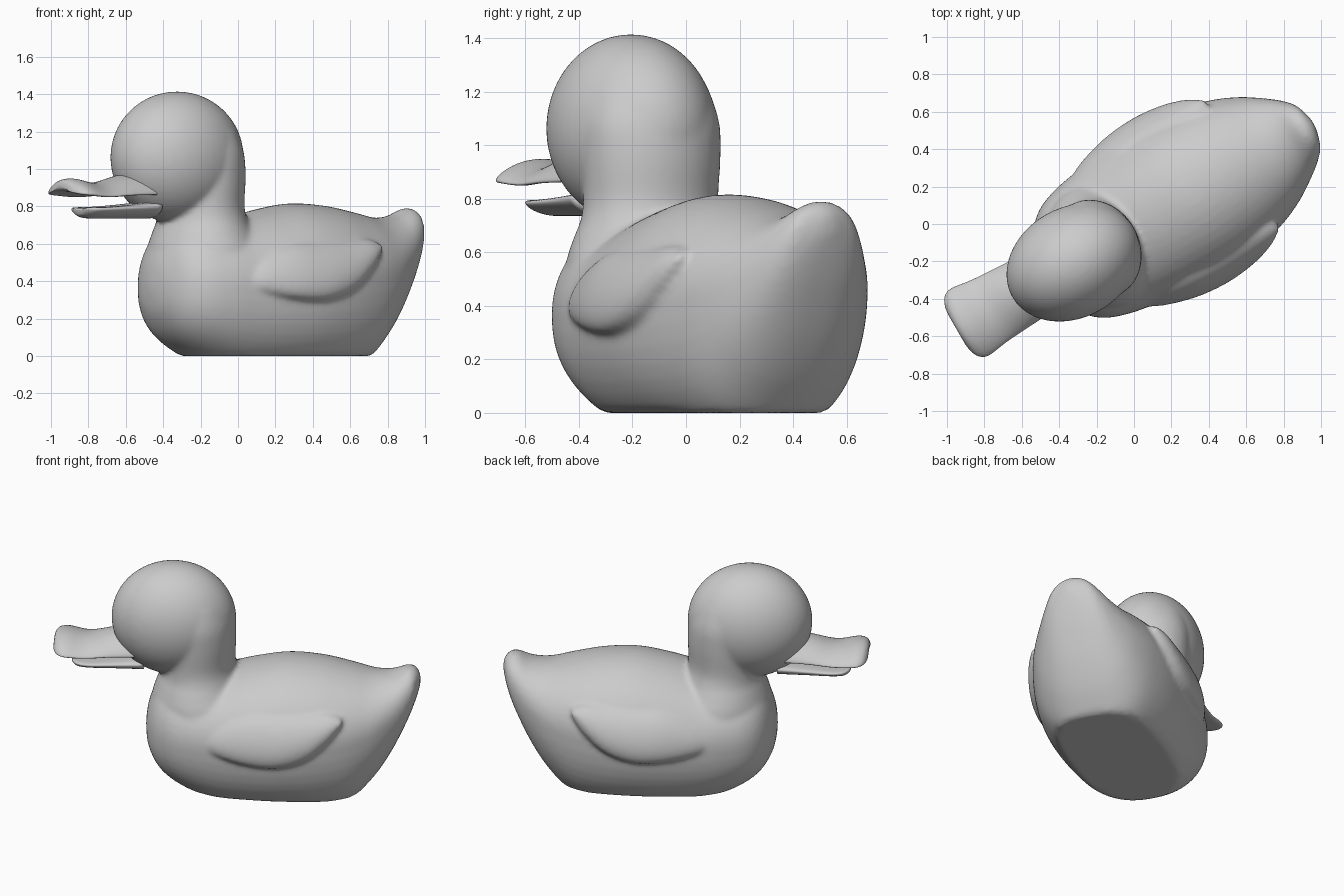
import bpy, bmesh
from math import cos, sin, pi, radians
from mathutils import Matrix

if "Cube" in bpy.data.objects:
    bpy.data.objects.remove(bpy.data.objects["Cube"])

# The duck is modelled along u (bill at -u, tail at +u), then turned 30 degrees
PLACE = Matrix.Rotation(radians(30), 4, 'Z') @ Matrix.Translation((0, -0.015, 0))
N = 48


def smooth_rows(rows, steps=5):
    """Catmull-Rom interpolation between station rows."""
    out = []
    for i in range(len(rows) - 1):
        a, b = rows[max(i - 1, 0)], rows[i]
        c, d = rows[i + 1], rows[min(i + 2, len(rows) - 1)]
        for s in range(steps):
            t = s / steps
            out.append([0.5 * (2*q + (r - p)*t + (2*p - 5*q + 4*r - w)*t*t
                               + (3*q - p - 3*r + w)*t**3)
                        for p, q, r, w in zip(a, b, c, d)])
    return out + [list(rows[-1])]


def loft(bm, rows, section, steps=5):
    """Skin closed sections through the stations and cap both ends."""
    rings = [[bm.verts.new(section(r, 2 * pi * k / N)) for k in range(N)]
             for r in smooth_rows(rows, steps)]
    for a, b in zip(rings, rings[1:]):
        for k in range(N):
            bm.faces.new((a[k], a[(k + 1) % N], b[(k + 1) % N], b[k]))
    bm.faces.new(rings[0])
    bm.faces.new(rings[-1])


def finish(bm, name):
    bmesh.ops.recalc_face_normals(bm, faces=bm.faces[:])
    bm.transform(PLACE)
    me = bpy.data.meshes.new(name)
    bm.to_mesh(me)
    bm.free()
    me.shade_smooth()
    ob = bpy.data.objects.new(name, me)
    bpy.context.collection.objects.link(ob)
    return ob


def spow(x, e):
    return (1 if x >= 0 else -1) * abs(x) ** e


# Section shapes
def body_section(r, t):
    u, zb, zt, hw, zc = r
    c, s = cos(t), sin(t)
    if s >= 0:
        return u, hw * c, zc + (zt - zc) * s
    return u, hw * spow(c, 0.85), max(0, zc + (zc - zb) * spow(s, 0.85))


def neck_section(r, t):
    z, front, back, hw = r
    return (front + back) / 2 + (back - front) / 2 * cos(t), hw * sin(t), z


def wing_section(side):
    def f(r, t):
        u, z, h, v, th = r
        return u, side * (v + th * cos(t) - 0.3 * h * sin(t)), z + h * sin(t)
    return f


def bill_section(r, t):
    u, z, hw, arch, th = r
    return u, hw * cos(t), z + arch * sin(t) ** 2 + th * sin(t)


# Body: u, bottom, top, half width, height of widest point
bm = bmesh.new()
loft(bm, [(-.55, .34, .40, .03, .37), (-.53, .23, .52, .15, .37),
          (-.47, .12, .65, .27, .37), (-.38, .04, .71, .345, .37),
          (-.25, -.03, .72, .39, .37), (-.1, -.08, .73, .415, .37),
          (.1, -.1, .78, .44, .38), (.3, -.1, .815, .45, .39),
          (.5, -.1, .805, .43, .41), (.68, -.06, .77, .385, .43),
          (.82, .08, .74, .325, .46), (.93, .25, .75, .255, .52),
          (1.02, .44, .79, .185, .59), (1.07, .57, .78, .125, .67),
          (1.10, .67, .74, .03, .70)], body_section)

# Neck: z, front u, back u, half width
loft(bm, [(.35, -.50, .12, .36), (.55, -.515, .10, .34), (.65, -.49, .04, .305),
          (.72, -.465, .005, .275), (.8, -.46, -.015, .262),
          (.95, -.46, -.01, .27), (1.08, -.46, -.02, .27),
          (1.2, -.45, -.06, .24)], neck_section)

# Head
bmesh.ops.create_uvsphere(bm, u_segments=48, v_segments=32, radius=1,
                          matrix=Matrix.Translation((-.385, 0, 1.062))
                          @ Matrix.Diagonal((.375, .295, .352, 1)))

# Wings: u, z, half height, v, half thickness
for side in (-1, 1):
    loft(bm, [(-.18, .40, .02, .37, .02), (-.08, .43, .09, .385, .05),
              (.1, .45, .145, .405, .075), (.28, .455, .155, .41, .085),
              (.45, .485, .135, .395, .085), (.58, .54, .085, .375, .07),
              (.66, .58, .02, .36, .04)], wing_section(side))
body = finish(bm, "body_head_and_wings")

# Blend the overlapping masses into one soft skin
rm = body.modifiers.new("merge", 'REMESH')
rm.mode = 'VOXEL'
rm.voxel_size = 0.014
rm.use_smooth_shade = True
sm = body.modifiers.new("soften", 'SMOOTH')
sm.factor = 0.5
sm.iterations = 10

# Upper bill: u, edge height, half width, arch, half thickness
bm = bmesh.new()
loft(bm, [(-.56, .87, .17, .08, .05), (-.75, .865, .18, .06, .04),
          (-.9, .855, .19, .04, .032), (-1.02, .865, .205, .045, .037),
          (-1.07, .87, .185, .042, .034), (-1.095, .875, .14, .035, .022),
          (-1.103, .88, .09, .025, .008)], bill_section)
finish(bm, "upper_bill")

# Lower bill
bm = bmesh.new()
loft(bm, [(-.56, .80, .15, -.02, .045), (-.75, .79, .145, -.02, .035),
          (-.88, .785, .145, -.02, .03), (-.95, .785, .13, -.02, .028),
          (-.985, .785, .09, -.015, .02), (-.995, .785, .05, -.01, .006)],
     bill_section)
finish(bm, "lower_bill")
